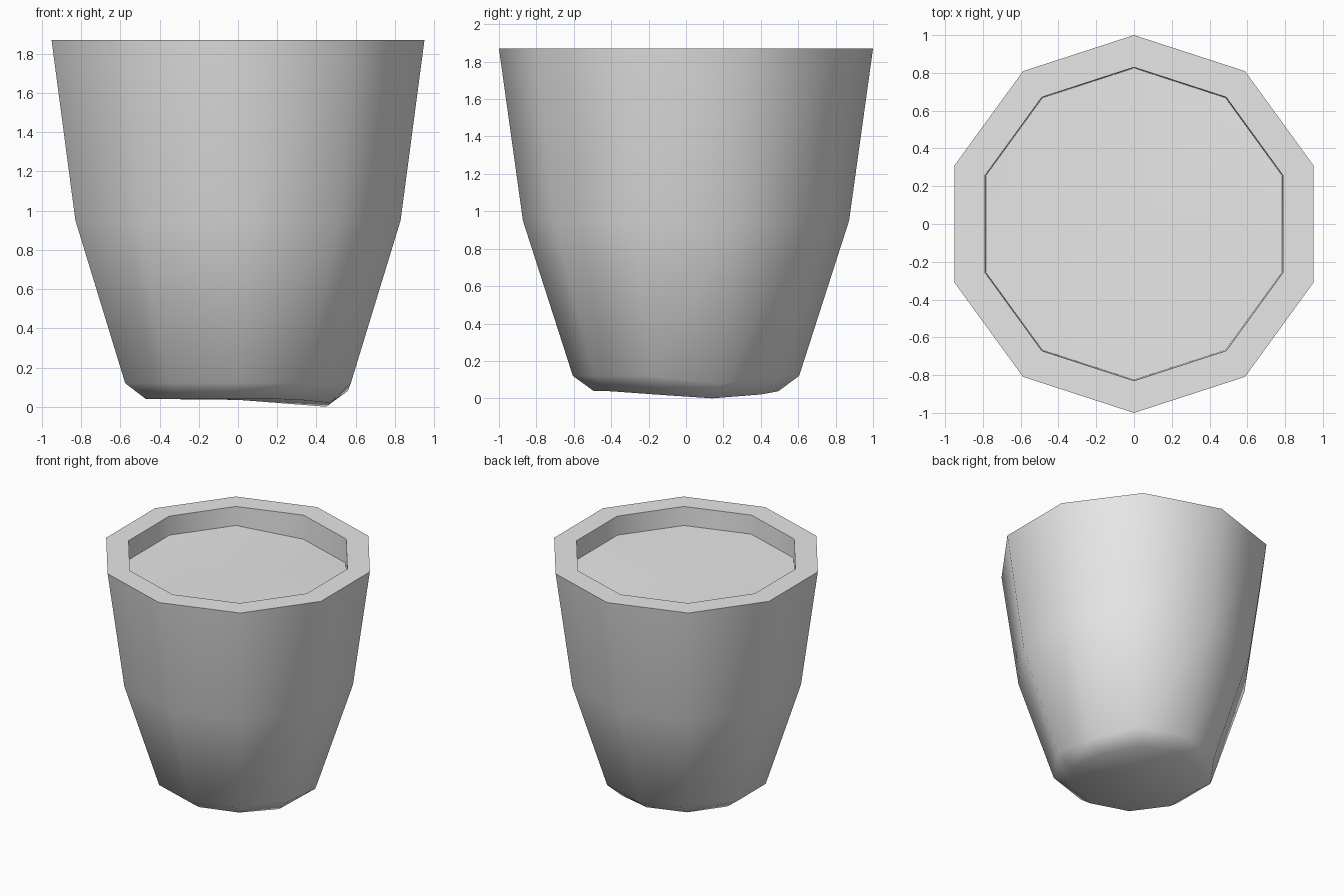
import bpy
import bmesh
from math import sin, cos, tau, radians
from mathutils import Vector

default = bpy.data.objects.get("Cube")
if default:
    bpy.data.objects.remove(default, do_unlink=True)

SIDES = 10
START = radians(18)

grey = bpy.data.materials.new("plain grey")
grey.use_nodes = True
colour = (0.8, 0.8, 0.8, 1)
grey.diffuse_color = colour
grey.node_tree.nodes["Principled BSDF"].inputs["Base Color"].default_value = colour

bm = bmesh.new()


def ring(radius, z):
    """One ten-sided loop of vertices, first corner on the left side."""
    loop = []
    for i in range(SIDES):
        a = START + tau * i / SIDES
        loop.append(bm.verts.new((radius * cos(a), radius * sin(a), z)))
    return loop


# Profile from the underside, up the outer wall, over the rim, into the recess
profile = [(0.495, 0.04), (0.605, 0.12), (0.872, 0.95), (1.0, 1.87),
           (0.83, 1.87), (0.825, 1.72)]
rings = [ring(r, z) for r, z in profile]
base, chamfer, floor = rings[0], rings[1], rings[-1]

# Sagging corner of the base
base[0].co = Vector((0.45, 0.14, 0))
for v in base[1:]:
    v.co.z *= min(1, (v.co - base[0].co).length / 0.6)
chamfer[0].co = Vector((0.56, 0.18, 0.08))

# Uneven floor, deeper at the back left
for v in floor[1:3]:
    v.co.z -= 0.04

# Walls between neighbouring loops
for low, high in zip(rings, rings[1:]):
    for i in range(SIDES):
        j = (i + 1) % SIDES
        bm.faces.new((low[i], low[j], high[j], high[i]))

# Underside and recessed floor as fans around a centre vertex
for loop, z, up in ((base, 0.035, False), (floor, 1.71, True)):
    hub = bm.verts.new((0, 0, z))
    for i in range(SIDES):
        a, b = loop[i], loop[(i + 1) % SIDES]
        bm.faces.new((hub, a, b) if up else (hub, b, a))

bmesh.ops.recalc_face_normals(bm, faces=bm.faces)
mesh = bpy.data.meshes.new("cup")
bm.to_mesh(mesh)
bm.free()
mesh.materials.append(grey)

cup = bpy.data.objects.new("cup", mesh)
bpy.context.collection.objects.link(cup)

# Smooth walls with crisp rim and floor edges
bpy.ops.object.select_all(action="DESELECT")
cup.select_set(True)
bpy.context.view_layer.objects.active = cup
bpy.ops.object.shade_smooth_by_angle(angle=radians(60))
